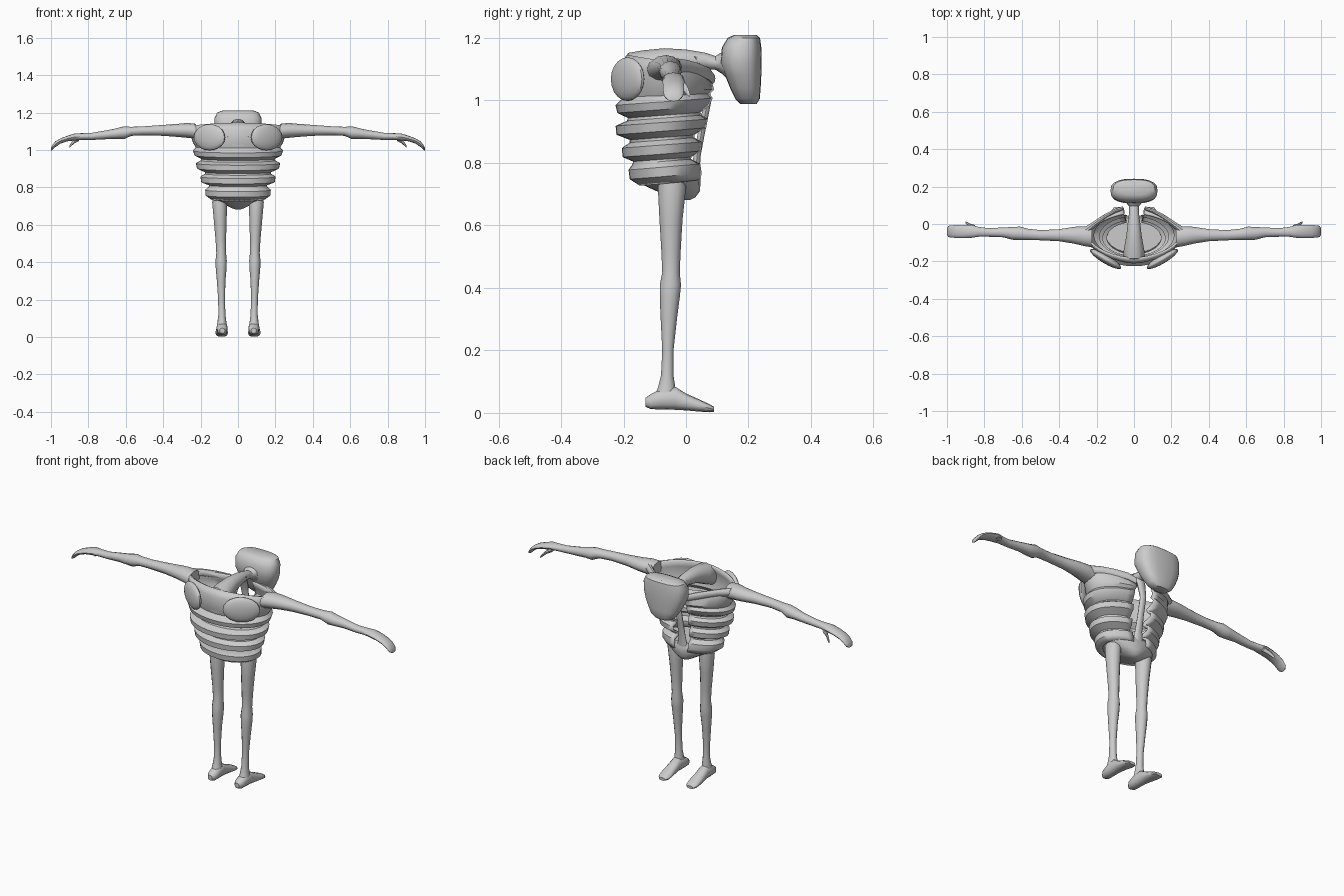
import bpy, bmesh, math
from mathutils import Matrix


def finish(name, bm, mirror=False, normals=True):
    if normals:
        bmesh.ops.recalc_face_normals(bm, faces=bm.faces)
    me = bpy.data.meshes.new(name)
    bm.to_mesh(me)
    bm.free()
    ob = bpy.data.objects.new(name, me)
    bpy.context.collection.objects.link(ob)
    if mirror:
        ob.modifiers.new("mirror", 'MIRROR').use_axis[0] = True
    bpy.ops.object.select_all(action='DESELECT')
    ob.select_set(True)
    bpy.context.view_layer.objects.active = ob
    bpy.ops.object.shade_smooth_by_angle(angle=math.radians(40))
    return ob


def power(v, e):
    return math.copysign(abs(v) ** (2 / e), v)


def loft(name, axis, rings, n=12, e=2, mirror=False):
    """Closed skin through rings (t, c1, c2, r1, r2) stacked along an axis."""
    bm = bmesh.new()
    loops = []
    for t, c1, c2, r1, r2 in rings:
        loop = []
        for i in range(n):
            a = 2 * math.pi * i / n
            u, v = c1 + r1 * power(math.cos(a), e), c2 + r2 * power(math.sin(a), e)
            loop.append(bm.verts.new({'x': (t, u, v), 'y': (u, t, v), 'z': (u, v, t)}[axis]))
        loops.append(loop)
    for a, b in zip(loops, loops[1:]):
        for i in range(n):
            j = (i + 1) % n
            bm.faces.new((a[i], a[j], b[j], b[i]))
    bm.faces.new(loops[0])
    bm.faces.new(loops[-1])
    return finish(name, bm, mirror)


# Rib cage: wavy shell, open on top and split at the front
# level = z, half width, back y, front y, tilt, plan exponent
levels = [(1.125, .25, -.185, .06, -.15, 1.7), (1.09, .25, -.205, .08, -.12, 1.7),
          (1.04, .235, -.205, .09, -.03, 1.8), (1.015, .22, -.195, .075, .05, 1.9),
          (.995, .235, -.22, .085, .08, 2), (.975, .228, -.215, .075, .08, 2),
          (.955, .19, -.18, .045, .08, 2), (.94, .195, -.185, .05, .08, 2),
          (.927, .22, -.22, .07, .08, 2), (.905, .215, -.218, .065, .08, 2),
          (.885, .172, -.175, .025, .08, 2), (.87, .172, -.175, .025, .08, 2),
          (.855, .196, -.2, .05, .08, 2), (.832, .192, -.198, .048, .08, 2),
          (.815, .15, -.165, .015, .08, 2), (.802, .15, -.165, .015, .08, 2),
          (.785, .17, -.178, .045, .08, 2), (.76, .168, -.175, .048, .08, 2),
          (.74, .14, -.145, .045, .08, 2)]
bm = bmesh.new()
rows = []
N, gap = 32, .27
for z, rx, yb, yf, tilt, e in levels:
    yc, ry = (yb + yf) / 2, (yf - yb) / 2
    row = []
    for i in range(N + 1):
        a = gap + (2 * math.pi - 2 * gap) * i / N
        x, dy = rx * power(math.sin(a), e), ry * power(math.cos(a), e)
        row.append(bm.verts.new((x, yc + dy, z + tilt * dy)))
    rows.append(row)
for a, b in zip(rows, rows[1:]):
    for i in range(N):
        bm.faces.new((a[i], a[i + 1], b[i + 1], b[i]))
ribs = finish("rib_cage", bm)
sol = ribs.modifiers.new("thickness", 'SOLIDIFY')
sol.thickness, sol.offset = .012, 0

# Pelvis bowl
loft("pelvis", 'z', [(.785, 0, -.06, .15, .095), (.76, 0, -.062, .16, .11),
                     (.735, 0, -.052, .132, .098), (.71, 0, -.025, .075, .07),
                     (.69, 0, -.005, .035, .035), (.682, 0, 0, .012, .015)], 20)

# Breastbone strip between the rib ends
loft("breastbone", 'z', [(1.14, 0, .03, .03, .02), (1.08, 0, .055, .024, .016),
                         (1.0, 0, .07, .018, .012), (.9, 0, .05, .018, .012),
                         (.82, 0, .035, .022, .012), (.75, 0, .03, .035, .014)], 10)

# Neck and upper spine, running forward to the head
loft("neck", 'y', [(-.205, 0, 1.07, .055, .05), (-.185, 0, 1.09, .06, .062),
                   (-.14, 0, 1.105, .055, .055), (-.07, 0, 1.125, .042, .042),
                   (0, 0, 1.13, .034, .033), (.06, 0, 1.127, .026, .026),
                   (.095, 0, 1.12, .026, .022), (.115, 0, 1.12, .045, .035),
                   (.14, 0, 1.12, .08, .06)], 12)

# Head
loft("head", 'z', [(1.21, 0, .19, .085, .035), (1.2, 0, .185, .112, .052),
                   (1.17, 0, .178, .126, .063), (1.12, 0, .176, .125, .066),
                   (1.08, 0, .183, .112, .058), (1.04, 0, .19, .092, .049),
                   (1.005, 0, .197, .07, .039), (.988, 0, .2, .045, .026)], 20, 2.7)

# Shoulder blades
bm = bmesh.new()
m = (Matrix.Translation((.152, -.187, 1.068)) @ Matrix.Rotation(math.radians(31), 4, 'Z')
     @ Matrix.Diagonal((.097, .024, .07, 1)))
bmesh.ops.create_uvsphere(bm, u_segments=18, v_segments=10, radius=1, matrix=m)
finish("shoulder_blade", bm, True)

# Collar bones
loft("collar_bone", 'x', [(.06, .082, 1.07, .012, .018), (.1, .07, 1.085, .013, .02),
                          (.16, .035, 1.1, .015, .02), (.21, 0, 1.11, .018, .02),
                          (.26, -.04, 1.112, .025, .024)], 10, mirror=True)

# Arms ending in curled hands
loft("arm", 'x', [(.225, -.07, 1.1, .055, .04), (.27, -.065, 1.105, .052, .04),
                  (.32, -.06, 1.105, .045, .035), (.4, -.06, 1.105, .032, .029),
                  (.5, -.06, 1.103, .027, .024), (.57, -.055, 1.1, .03, .024),
                  (.61, -.05, 1.092, .036, .034), (.65, -.05, 1.088, .034, .028),
                  (.7, -.045, 1.082, .026, .024), (.78, -.045, 1.073, .023, .019),
                  (.83, -.042, 1.072, .026, .018), (.87, -.04, 1.07, .034, .019),
                  (.91, -.04, 1.062, .035, .015), (.95, -.04, 1.048, .034, .014),
                  (.975, -.04, 1.032, .033, .015), (.992, -.04, 1.014, .03, .014),
                  (1.0, -.04, 1.003, .018, .006)], 12, mirror=True)

# Thumbs
loft("thumb", 'x', [(.85, -.02, 1.06, .014, .012), (.875, -.008, 1.047, .01, .011),
                    (.89, .002, 1.032, .008, .01), (.902, .01, 1.018, .004, .006)],
     8, mirror=True)

# Legs
loft("leg", 'z', [(.76, .098, -.045, .036, .04), (.72, .098, -.045, .04, .045),
                  (.62, .095, -.048, .034, .037), (.52, .092, -.048, .028, .031),
                  (.45, .09, -.048, .026, .028), (.41, .09, -.05, .03, .034),
                  (.37, .09, -.052, .029, .032), (.3, .09, -.055, .023, .026),
                  (.2, .088, -.058, .018, .018), (.12, .086, -.06, .019, .02),
                  (.08, .086, -.062, .024, .028), (.045, .086, -.068, .028, .036)],
     12, mirror=True)

# Feet
loft("foot", 'y', [(-.13, .084, .034, .014, .014), (-.113, .084, .036, .026, .024),
                   (-.075, .085, .045, .03, .034), (-.035, .086, .047, .029, .037),
                   (0, .087, .035, .031, .027), (.045, .087, .023, .034, .019),
                   (.075, .087, .015, .031, .013), (.09, .087, .011, .02, .008)],
     12, 2.3, mirror=True)
